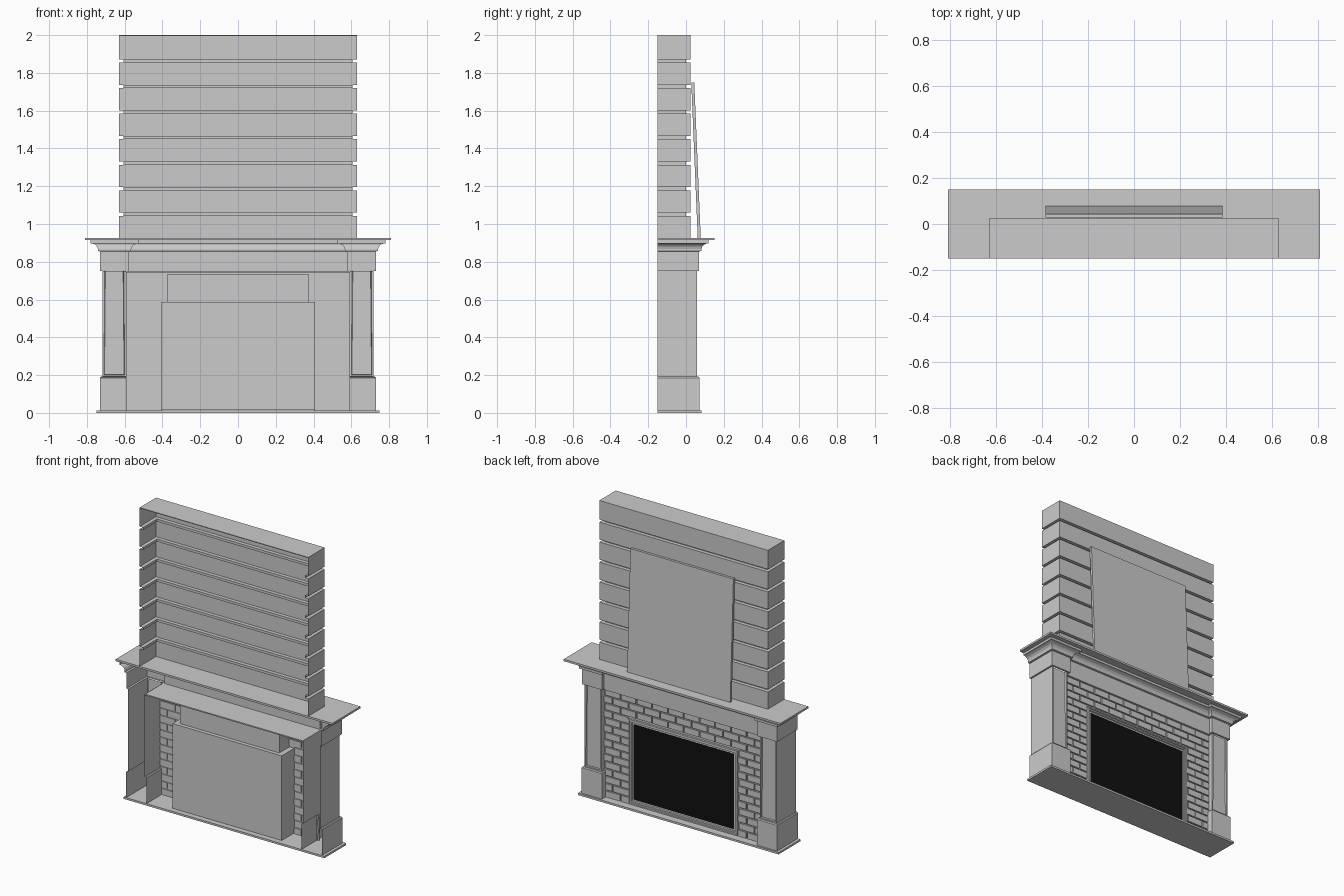
import bpy, bmesh
from mathutils import Vector

if "Cube" in bpy.data.objects:
    bpy.data.objects.remove(bpy.data.objects["Cube"])

def finish(bm, name):
    me = bpy.data.meshes.new(name)
    bm.to_mesh(me)
    bm.free()
    ob = bpy.data.objects.new(name, me)
    bpy.context.collection.objects.link(ob)
    return ob

def add_box(bm, x0, x1, y0, y1, z0, z1):
    vs = bmesh.ops.create_cube(bm, size=1)["verts"]
    for v in vs:
        v.co = Vector(((x0 + x1) / 2 + v.co.x * (x1 - x0),
                       (y0 + y1) / 2 + v.co.y * (y1 - y0),
                       (z0 + z1) / 2 + v.co.z * (z1 - z0)))

def box(name, *b):
    bm = bmesh.new()
    add_box(bm, *b)
    return finish(bm, name)

def sweep(path, profile):
    """Sweep an (outward offset, z) profile along a mitred plan path."""
    pts = [Vector(p) for p in path]
    normals = []
    for a, b in zip(pts, pts[1:]):
        d = (b - a).normalized()
        normals.append(Vector((-d.y, d.x)))
    bm = bmesh.new()
    rows = []
    for i, p in enumerate(pts):
        if i == 0:
            m = normals[0]
        elif i == len(pts) - 1:
            m = normals[-1]
        else:
            m = normals[i - 1] + normals[i]      # right-angled corners
        rows.append([bm.verts.new((p.x + m.x * o, p.y + m.y * o, z)) for o, z in profile])
    for r, s in zip(rows, rows[1:]):
        for j in range(len(profile) - 1):
            bm.faces.new((r[j], r[j + 1], s[j + 1], s[j]))
    bm.normal_update()
    return bm

def front_face(bm):
    return max((f for f in bm.faces if f.normal.y > 0.9), key=lambda f: f.calc_area())

def inset(bm, face, thickness, depth):
    bmesh.ops.inset_region(bm, faces=[face], thickness=thickness, depth=depth)

BACK = -0.15

# Chimney breast: eight boards with recessed gaps, open at the back
prof = []
pitch, gap, z = 0.1352, 0.017, 0.925
for i in range(8):
    top = 2.0 if i == 7 else 0.925 + (i + 1) * pitch - gap
    prof += [(0, z), (0, top)]
    if i < 7:
        z = 0.925 + (i + 1) * pitch
        prof += [(-0.025, top), (-0.025, z)]
finish(sweep([(-0.63, BACK), (-0.63, 0.025), (0.63, 0.025), (0.63, BACK)], prof),
       "chimney_boards")
box("chimney_top", -0.63, 0.63, BACK, 0.025, 1.995, 2.0)

# Mantel shelf, cornice with frieze and capitals, ceiling behind the frieze
box("mantel_shelf", -0.81, 0.81, BACK, 0.15, 0.914, 0.927)
half = [(0.58, 0.045), (0.58, 0.07), (0.73, 0.07), (0.73, BACK)]
path = [(-x, y) for x, y in reversed(half)] + half
finish(sweep(path, [(-0.014, 0.75), (0, 0.75), (0, 0.855), (0.012, 0.857), (0.012, 0.868),
                    (0.016, 0.880), (0.025, 0.890), (0.040, 0.897), (0.050, 0.898),
                    (0.050, 0.914)]), "cornice_and_frieze")
box("surround_ceiling", -0.59, 0.59, BACK, 0.045, 0.742, 0.75)

# Pilasters: hollow shells with a plinth block and a recessed front panel
for side, s in (("left", -1), ("right", 1)):
    a, b = sorted((0.592 * s, 0.718 * s))
    bm = sweep([(a, BACK), (a, 0.058), (b, 0.058), (b, BACK)],
               [(0.013, 0.012), (0.013, 0.186), (0.008, 0.192), (0, 0.192), (0, 0.75)])
    f = front_face(bm)
    inset(bm, f, 0.012, 0)
    inset(bm, f, 0.004, -0.008)
    finish(bm, side + "_pilaster")

# Hearth plate
box("hearth_plate", -0.75, 0.75, BACK, 0.083, 0, 0.013)

# Mortar sheet around the opening
bm = bmesh.new()
for b in ((-0.592, -0.405, 0.013, 0.745), (0.405, 0.592, 0.013, 0.745),
          (-0.405, 0.405, 0.58, 0.745)):
    add_box(bm, b[0], b[1], 0.018, 0.022, b[2], b[3])
finish(bm, "mortar")

# Bricks in running bond, clipped to the opening
bm = bmesh.new()
rows, length, joint = 15, 0.118, 0.008
h = (0.75 - 0.013) / rows
for r in range(rows):
    z0 = 0.013 + r * h
    spans = [(-0.59, 0.59)] if z0 > 0.575 else [(-0.59, -0.41), (0.41, 0.59)]
    start = -0.59 - (length / 2 if r % 2 else 0)
    for k in range(11):
        x0 = start + k * length
        for lo, hi in spans:
            l, u = max(x0, lo), min(x0 + length - joint, hi)
            if u - l > 0.012:
                add_box(bm, l, u, 0.012, 0.031, z0, z0 + h - joint)
finish(bm, "bricks")

# Firebox with a stepped frame on its front, and the smoke chamber above
bm = bmesh.new()
add_box(bm, -0.408, 0.408, -0.116, 0.036, 0.015, 0.587)
bm.normal_update()
f = front_face(bm)
for t, d in ((0.012, 0), (0.004, -0.006), (0.012, 0), (0.004, -0.008)):
    inset(bm, f, t, d)
finish(bm, "firebox")
box("smoke_chamber", -0.372, 0.372, -0.09, 0.02, 0.587, 0.735)

# Black opening
black = bpy.data.materials.new("black")
black.diffuse_color = (0.005, 0.005, 0.005, 1)
black.use_nodes = True
black.node_tree.nodes["Principled BSDF"].inputs["Base Color"].default_value = black.diffuse_color
glass = box("fire_opening", -0.376, 0.376, 0.015, 0.0235, 0.047, 0.555)
glass.data.materials.append(black)

# Picture panel leaning on the chimney breast
panel = box("leaning_panel", -0.385, 0.385, 0.062, 0.078, 0.927, 1.748)
for v in panel.data.vertices:
    if v.co.z > 1.5:
        v.co.y -= 0.034
